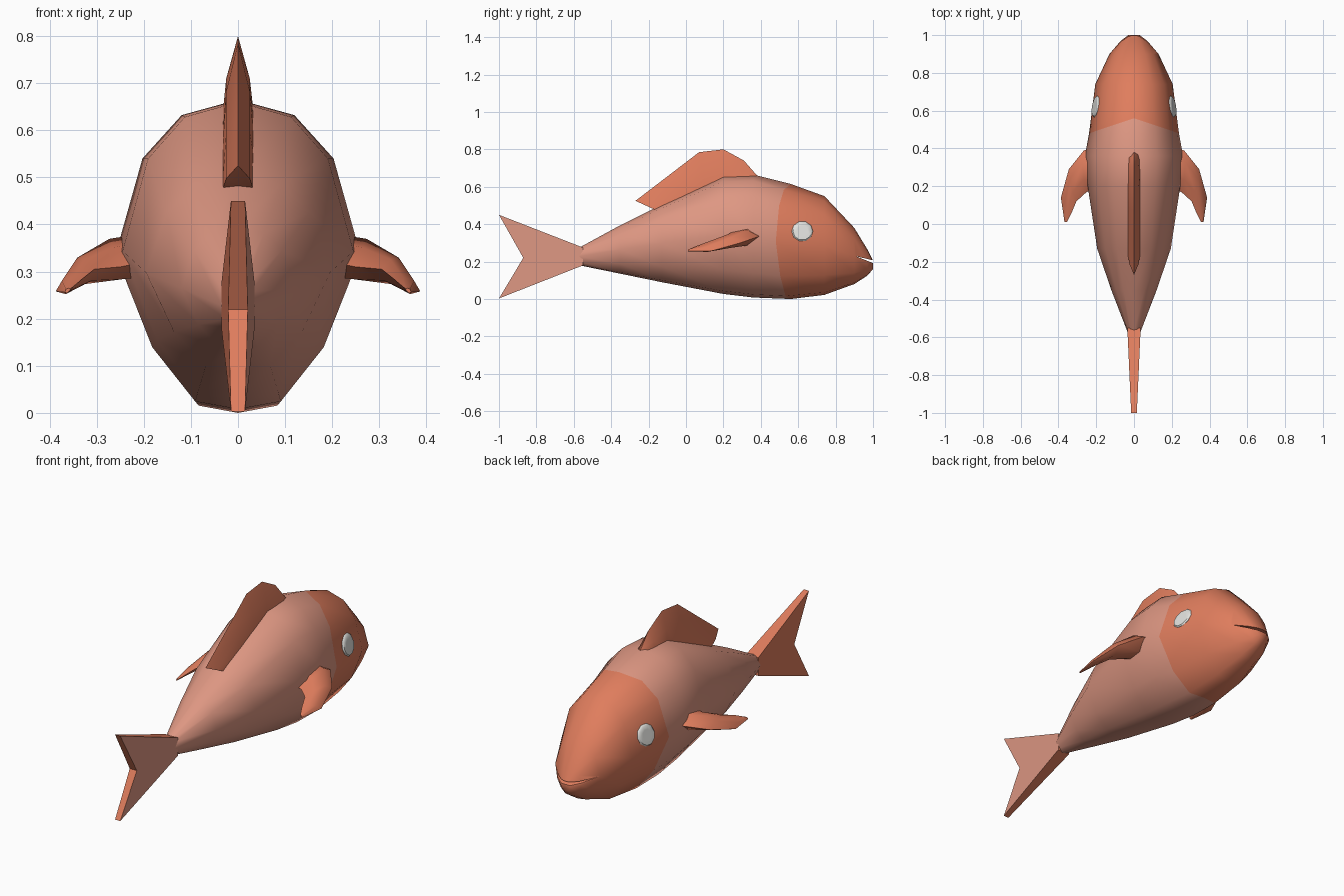
import bpy, bmesh, math
from mathutils import Vector
from mathutils.bvhtree import BVHTree

if "Cube" in bpy.data.objects:
    bpy.data.objects.remove(bpy.data.objects["Cube"])


def material(name, rgb):
    m = bpy.data.materials.new(name)
    m.diffuse_color = (*rgb, 1)
    m.use_nodes = True
    m.node_tree.nodes["Principled BSDF"].inputs["Base Color"].default_value = m.diffuse_color
    return m


SALMON = material("pale salmon", (0.73, 0.31, 0.225))
ORANGE = material("coral orange", (0.74, 0.205, 0.11))
WHITE = material("eye white", (0.75, 0.75, 0.72))
BLACK = material("pupil black", (0.015, 0.015, 0.018))


def loft(name, rings, mats, rule=None, angle=40):
    """Closed skin through rings of points, capped at both ends."""
    bm = bmesh.new()
    vs = [[bm.verts.new(p) for p in r] for r in rings]
    n = len(rings[0])
    for a, b in zip(vs, vs[1:]):
        for i in range(n):
            j = (i + 1) % n
            bm.faces.new((a[i], a[j], b[j], b[i]))
    bm.faces.new(vs[0])
    bm.faces.new(vs[-1])
    bmesh.ops.recalc_face_normals(bm, faces=bm.faces[:])
    bm.normal_update()
    if rule:
        for f in bm.faces:
            f.material_index = rule(f)
    me = bpy.data.meshes.new(name)
    bm.to_mesh(me)
    bm.free()
    ob = bpy.data.objects.new(name, me)
    bpy.context.collection.objects.link(ob)
    for m in mats:
        me.materials.append(m)
    smooth(ob, angle)
    return ob


def smooth(ob, angle):
    bpy.ops.object.select_all(action='DESELECT')
    ob.select_set(True)
    bpy.context.view_layer.objects.active = ob
    bpy.ops.object.shade_smooth_by_angle(angle=math.radians(angle))


# Body: one cross-section scaled along the length (y, top, bottom, half width)
half = [(0, 1), (.46, .95), (.78, .81), (1, .5), (.7, .2), (.35, .025), (0, 0)]
section = half + [(-x, t) for x, t in half[-2:0:-1]]
stations = [(-.57, .275, .18, .035), (-.35, .395, .135, .12), (-.13, .505, .09, .195),
            (.2, .66, .027, .245), (.36, .665, .008, .26), (.56, .615, 0, .238),
            (.74, .55, .022, .205), (.90, .38, .08, .13), (.97, .265, .125, .07),
            (1.0, .205, .16, .03)]
rings = []
for y, top, bot, hw in stations:
    bend = .08 if y == .56 else 0          # curved edge of the head colour
    rings.append([(hw * x, y - bend * abs(x), bot + (top - bot) * t) for x, t in section])
body = loft("body", rings, [SALMON, ORANGE],
            lambda f: int(f.calc_center_median().y > .53), 50)
bm = bmesh.new()
bm.from_mesh(body.data)
tree = BVHTree.FromBMesh(bm)
bm.free()

# Mouth: thin wedge cut out of the snout
wedge = [(.91, .228), (1.03, .20), (1.03, .18)]
cutter = loft("mouth_cutter", [[(x, y, z) for y, z in wedge] for x in (-.3, .3)], [ORANGE])
mod = body.modifiers.new("mouth", 'BOOLEAN')
mod.operation = 'DIFFERENCE'
mod.solver = 'EXACT'
mod.object = cutter
bpy.context.view_layer.objects.active = body
bpy.ops.object.modifier_apply(modifier=mod.name)
bpy.data.objects.remove(cutter)
for p in body.data.polygons:
    if p.center.y > .53:
        p.material_index = 1
smooth(body, 50)

# Tail fin: forked plate, thinner toward the tips, right face in body colour
fork = [(-.55, .275), (-1, .45), (-.87, .22), (-1, .003), (-.55, .18)]
loft("tail_fin", [[(s * (.015 + .045 * (y + 1)), y, z) for y, z in fork] for s in (-1, 1)],
     [ORANGE, SALMON], lambda f: int(f.normal.x > .5))

# Dorsal fin: sharp ridge over a wider base (ridge y, z, base y, z)
fin = [(-.27, .525, -.15, .47), (-.10, .655, 0, .54), (.07, .785, .1, .58),
       (.2, .80, .2, .62), (.31, .74, .3, .63), (.38, .66, .37, .63)]
rings = []
for yr, zr, yb, zb in fin:
    ym, zm = (yr + yb) / 2, (zr + zb) / 2
    rings.append([(-.034, yb, zb), (-.025, ym, zm), (0, yr, zr), (.025, ym, zm), (.034, yb, zb)])
loft("dorsal_fin", rings, [ORANGE], None, 60)

# Side fins: leading point, trailing point and half thickness, swept outward
blade = [((.20, .40, .34), (.20, .18, .32), .045), ((.265, .39, .335), (.25, .17, .31), .042),
         ((.345, .29, .30), (.305, .12, .305), .028), ((.387, .14, .258), (.33, .06, .285), .014),
         ((.368, .01, .256), (.355, .01, .264), .004)]
for s, side in ((1, "right"), (-1, "left")):
    rings = []
    for lead, trail, th in blade:
        a, b = Vector(lead), Vector(trail)
        up = Vector((.3, 0, 1)) * th
        ring = [a, a.lerp(b, .3) + up, a.lerp(b, .7) + up * .8, b,
                a.lerp(b, .7) - up * .8, a.lerp(b, .3) - up]
        rings.append([(s * p.x, p.y, p.z) for p in ring])
    loft(side + "_side_fin", rings, [ORANGE], None, 60)

    # Eyes: thin low domes laid onto the head, with a dark centre
    rings = []
    for r, lift in ((.057, -.02), (.057, .001), (.05, .008), (.032, .009), (.031, .009)):
        ring = []
        for i in range(10):
            a = i * math.tau / 10
            y, z = .622 + r * math.cos(a), .362 + r * .95 * math.sin(a)
            hit = tree.ray_cast(Vector((s, y, z)), Vector((-s, 0, 0)))[0]
            ring.append((hit.x + s * lift, y, z))
        rings.append(ring)
    loft(side + "_eye", rings, [WHITE, BLACK],
         lambda f: int(len(f.verts) > 4 and abs(f.calc_center_median().x) > .215))
